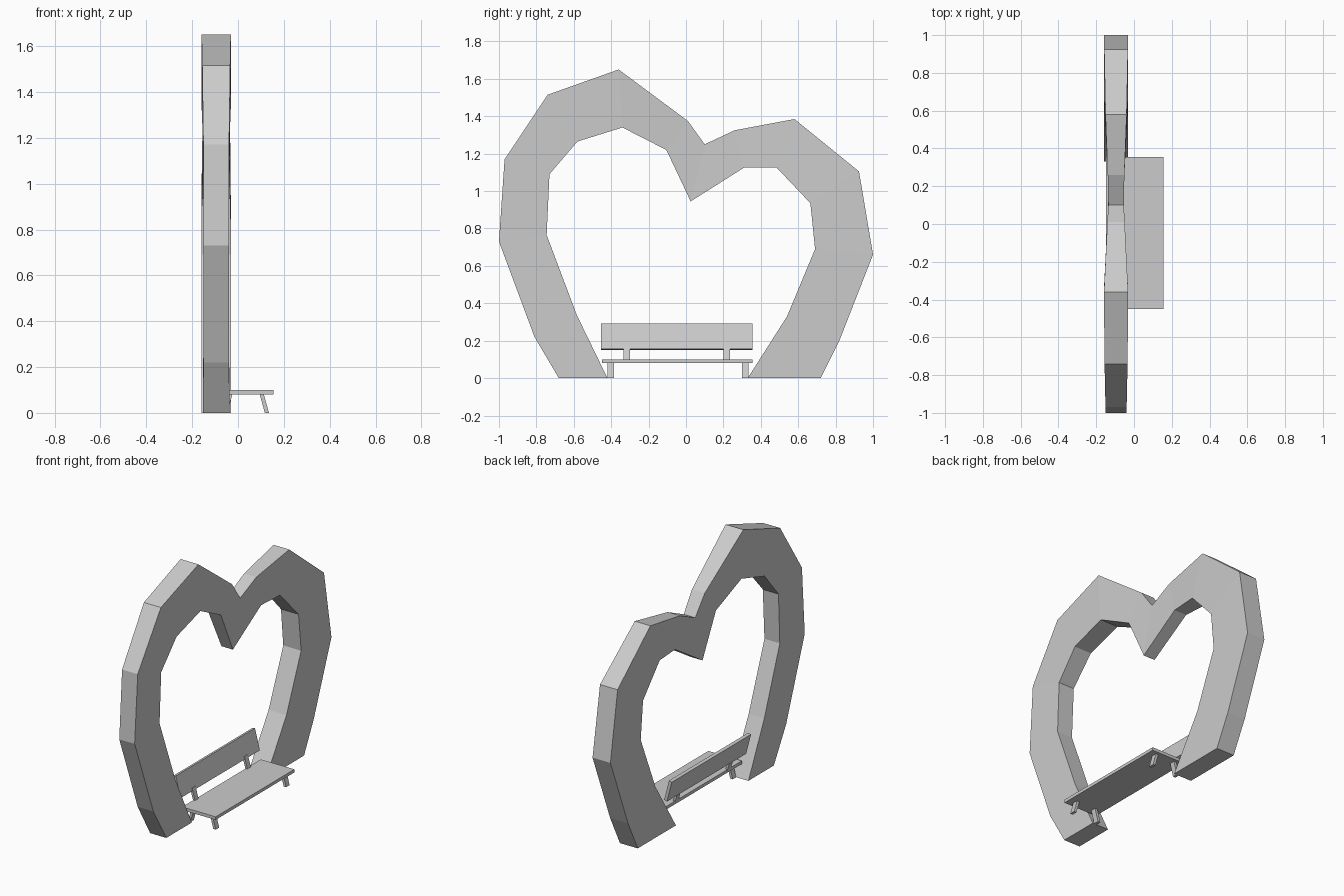
import bpy, bmesh

cube = bpy.data.objects.get("Cube")
if cube:
    bpy.data.objects.remove(cube, do_unlink=True)

grey = bpy.data.materials.new("light_grey")
grey.use_nodes = True
grey.diffuse_color = (0.6, 0.6, 0.6, 1)
grey.node_tree.nodes["Principled BSDF"].inputs["Base Color"].default_value = (0.6, 0.6, 0.6, 1)


def finish(bm, name):
    bmesh.ops.recalc_face_normals(bm, faces=bm.faces)
    mesh = bpy.data.meshes.new(name)
    bm.to_mesh(mesh)
    bm.free()
    mesh.materials.append(grey)
    obj = bpy.data.objects.new(name, mesh)
    bpy.context.collection.objects.link(obj)
    return obj


def prism(name, profile, y0, y1):
    """Extrude an (x, z) profile along y."""
    bm = bmesh.new()
    face = bm.faces.new([bm.verts.new((x, y0, z)) for x, z in profile])
    moved = bmesh.ops.extrude_face_region(bm, geom=[face])["geom"]
    verts = [g for g in moved if isinstance(g, bmesh.types.BMVert)]
    bmesh.ops.translate(bm, verts=verts, vec=(0, y1 - y0, 0))
    return finish(bm, name)


# Heart arch: stations from one foot to the other, as
# outer (y, z), inner (y, z) and half thickness
stations = [
    ((-.68, 0), (-.42, 0), .058),
    ((-.81, .22), (-.585, .34), .056),
    ((-1, .73), (-.745, .765), .055),
    ((-.97, 1.17), (-.73, 1.09), .056),
    ((-.74, 1.515), (-.58, 1.265), .061),
    ((-.36, 1.65), (-.34, 1.34), .064),
    ((.01, 1.375), (-.105, 1.22), .046),
    ((.10, 1.25), (.025, .945), .041),
    ((.26, 1.325), (.31, 1.125), .044),
    ((.58, 1.385), (.485, 1.125), .056),
    ((.925, 1.105), (.665, .935), .063),
    ((1, .66), (.69, .69), .064),
    ((.82, .20), (.54, .33), .064),
    ((.72, 0), (.33, 0), .064),
]
ARCH_X = -.095
bm = bmesh.new()
rings = []
for outer, inner, half in stations:
    corners = [(-half, outer), (half, outer), (half, inner), (-half, inner)]
    rings.append([bm.verts.new((ARCH_X + dx, y, z)) for dx, (y, z) in corners])
for a, b in zip(rings, rings[1:]):
    for i in range(4):
        j = (i + 1) % 4
        bm.faces.new((a[i], a[j], b[j], b[i]))
bm.faces.new(rings[0])
bm.faces.new(rings[-1])
finish(bm, "heart_arch")

# Bench seat and leaning backrest
prism("bench_seat", [(-.085, .08), (.155, .08), (.155, .10), (-.085, .10)], -.45, .355)
prism("bench_backrest", [(-.092, .157), (-.112, .151), (-.147, .286), (-.127, .291)], -.455, .355)

# Splayed legs, front and rear at both ends
for end, y in (("right", -.42), ("left", .30)):
    for row, top, foot, w in (("front", .095, .117, .018), ("rear", -.025, -.047, -.018)):
        prism(f"{row}_{end}_leg",
              [(top, .08), (top + w, .08), (foot + w, 0), (foot, 0)], y, y + .035)

# Backrest supports
for end, y in (("right", -.335), ("left", .20)):
    prism(f"{end}_backrest_support",
          [(-.070, .09), (-.085, .09), (-.109, .175), (-.094, .175)], y, y + .035)
